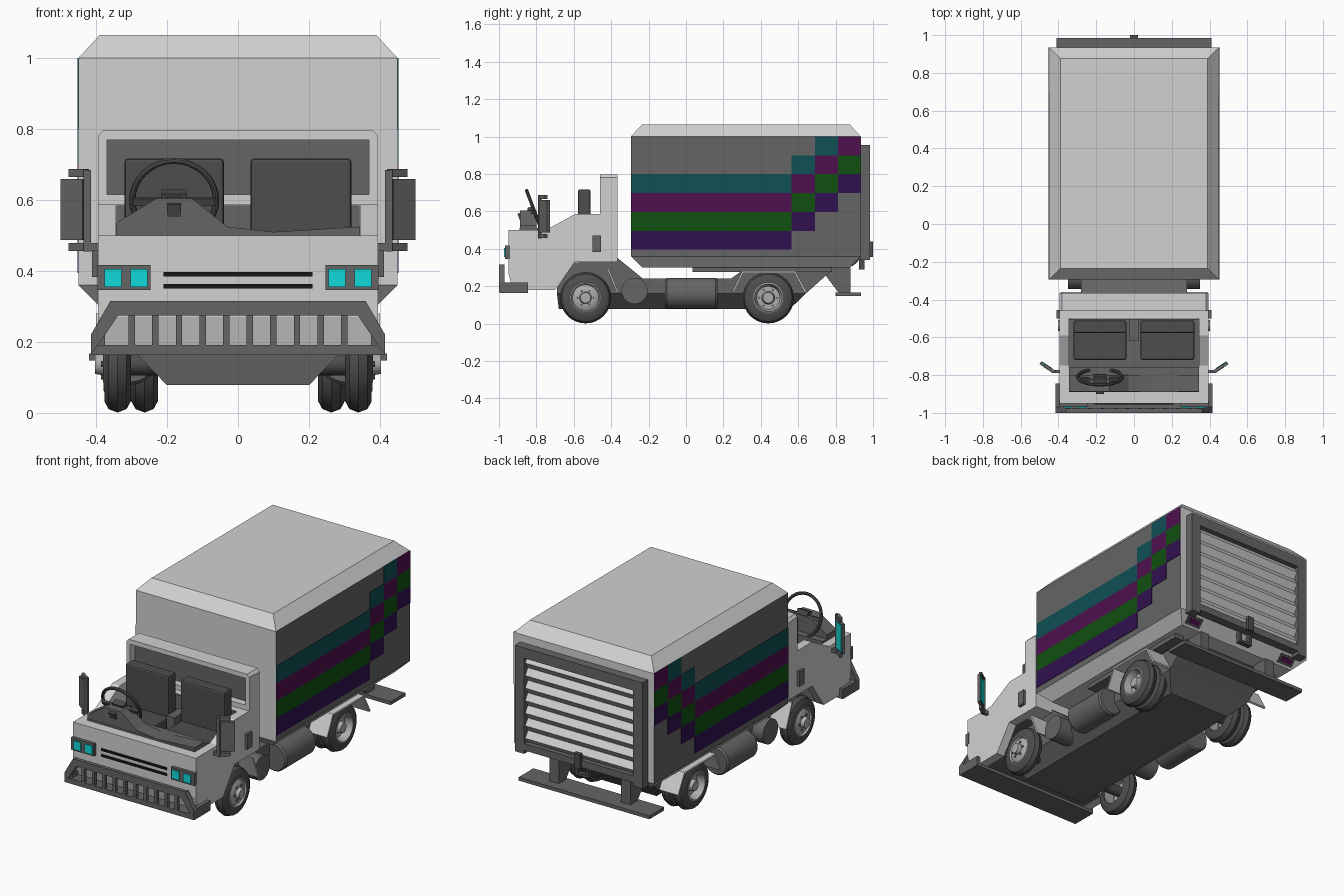
import bpy, bmesh
from math import pi, radians, sin, cos
from mathutils import Matrix, Vector

default = bpy.data.objects.get("Cube")
if default:
    bpy.data.objects.remove(default, do_unlink=True)


def material(name, r, g, b):
    m = bpy.data.materials.new(name)
    m.use_nodes = True
    m.diffuse_color = (r, g, b, 1)
    m.node_tree.nodes["Principled BSDF"].inputs["Base Color"].default_value = (r, g, b, 1)
    return m


LIGHT = material("light_grey", .64, .64, .64)
DARK = material("dark_grey", .13, .13, .13)
RUBBER = material("charcoal", .075, .075, .075)
BLACK = material("black", .008, .008, .008)
METAL = material("metal_grey", .42, .42, .42)
CYAN = material("bright_cyan", .005, .7, .7)
TEAL = material("teal", .005, .08, .09)
MAGENTA = material("magenta", .08, .005, .08)
GREEN = material("green", .005, .08, .005)
VIOLET = material("violet", .03, .005, .08)


def finish(name, bm, mats, mirror=False, smooth=False, bevel=0):
    """Turn a bmesh into an object, optionally mirrored across x = 0."""
    bmesh.ops.recalc_face_normals(bm, faces=bm.faces)
    mesh = bpy.data.meshes.new(name)
    bm.to_mesh(mesh)
    bm.free()
    for m in mats if isinstance(mats, (list, tuple)) else [mats]:
        mesh.materials.append(m)
    if smooth:
        mesh.polygons.foreach_set("use_smooth", [True] * len(mesh.polygons))
        mesh.set_sharp_from_angle(angle=radians(35))
    ob = bpy.data.objects.new(name, mesh)
    bpy.context.collection.objects.link(ob)
    if bevel:
        mod = ob.modifiers.new("Bevel", "BEVEL")
        mod.width, mod.segments = bevel, 2
    if mirror:
        ob.modifiers.new("Mirror", "MIRROR")
    return ob


def prism(name, axis, points, lo, hi, mat, **opts):
    """Extrude a flat outline along the given axis."""
    place = {"X": lambda a, b, t: (t, a, b),
             "Y": lambda a, b, t: (a, t, b),
             "Z": lambda a, b, t: (a, b, t)}[axis]
    bm = bmesh.new()
    low = [bm.verts.new(place(a, b, lo)) for a, b in points]
    high = [bm.verts.new(place(a, b, hi)) for a, b in points]
    bm.faces.new(low)
    bm.faces.new(high)
    for i in range(len(points)):
        bm.faces.new((low[i - 1], low[i], high[i], high[i - 1]))
    return finish(name, bm, mat, **opts)


def box(name, x, y, z, mat, **opts):
    outline = [(x[0], y[0]), (x[1], y[0]), (x[1], y[1]), (x[0], y[1])]
    return prism(name, "Z", outline, z[0], z[1], mat, **opts)


def lathe(name, profile, centre, axis, mat, steps=32, **opts):
    """Revolve (offset, radius) points round an axis through centre."""
    bm = bmesh.new()
    turn = Matrix.Rotation(pi / 2, 4, "Z") if axis == "Y" else Matrix()
    verts = [bm.verts.new((a, 0, r)) for a, r in profile]
    edges = [bm.edges.new(pair) for pair in zip(verts, verts[1:])]
    bmesh.ops.spin(bm, geom=verts + edges, cent=(0, 0, 0), axis=(1, 0, 0),
                   angle=2 * pi, steps=steps)
    bmesh.ops.remove_doubles(bm, verts=bm.verts, dist=.0005)
    bm.transform(Matrix.Translation(centre) @ turn)
    return finish(name, bm, mat, smooth=True, **opts)


def cylinder(name, centre, axis, radius, half, mat, **opts):
    ends = [(-half, 0), (-half, radius), (half, radius), (half, 0)]
    return lathe(name, ends, centre, axis, mat, **opts)


# Cargo body: chamfered roof and floor, dark side walls
bm = bmesh.new()
rings = []
for z, inset in ((.3, .06), (.36, 0), (1, 0), (1.065, .06)):
    x, front, back = .45 - inset, -.295 + inset, .935 - inset
    rings.append([bm.verts.new((px, py, z)) for px, py in
                  ((-x, front), (x, front), (x, back), (-x, back))])
bm.faces.new(rings[0])
bm.faces.new(rings[-1])
for a, b in zip(rings, rings[1:]):
    for i in range(4):
        bm.faces.new((a[i - 1], a[i], b[i], b[i - 1]))
for f in bm.faces:
    f.normal_update()
    f.material_index = int(abs(f.normal.x) > .9)
finish("cargo_body", bm, [LIGHT, DARK])

# Side stripes that step up one band per column towards the back
columns = (-.294, .565, .69, .812, .934)
for band, (label, paint) in enumerate((("violet", VIOLET), ("green", GREEN),
                                       ("magenta", MAGENTA), ("teal", TEAL))):
    for col in range(4):
        base = .395 + (band + col) * .101
        if base < .98:
            box(f"{label}_stripe_{col}", (.449, .453), columns[col:col + 2],
                (base, base + .101), paint, mirror=True)

# Rear roller door, frame, latch, lamps and step
slats = 14
zigzag = [(.975 if i % 2 else .95, .39 + i * .51 / slats) for i in range(slats + 1)]
prism("roller_door", "X", [(.93, .39)] + zigzag + [(.93, .9)], -.36, .36, LIGHT)
box("door_post", (.35, .41), (.93, .985), (.34, .955), DARK, mirror=True)
box("door_header", (-.35, .35), (.93, .985), (.895, .955), DARK)
box("door_sill", (-.35, .35), (.93, .985), (.36, .4), DARK)
box("door_latch", (-.02, .02), (.98, 1), (.355, .44), RUBBER)
for side in (-.035, .035):
    box("step_hook_side", (side - .008, side + .008), (.925, .955), (.29, .365), RUBBER)
box("step_hook_bar", (-.043, .043), (.925, .955), (.29, .305), RUBBER)
for label, lo, hi, out, trim, paint in (("surround", .28, .38, .004, 0, RUBBER),
                                        ("lamp", .295, .365, .006, .01, MAGENTA)):
    a, b = (.925 - trim, .35 - trim), (.885 + trim, .31 + trim)
    prism("tail_" + label, "X", [a, b, (b[0] + out, b[1] - out), (a[0] + out, a[1] - out)],
          lo, hi, paint, mirror=True)
box("rear_bumper", (-.42, .42), (.8, .935), (.147, .167), DARK)
prism("rear_bumper_bracket", "X", [(.71, .305), (.88, .305), (.88, .16), (.82, .16)],
      .2, .26, DARK, mirror=True)

# Chassis
prism("chassis", "X", [(-.69, .16), (-.69, .19), (-.6, .325), (-.365, .35), (-.23, .24),
                       (.24, .24), (.31, .29), (.785, .29), (.64, .16)], -.28, .28, DARK)
bm = bmesh.new()
for z, x, front, back in ((.16, .28, -.69, .64), (.078, .2, -.68, .555)):
    for px in (-x, x):
        for py in (front, back):
            bm.verts.new((px, py, z))
bmesh.ops.convex_hull(bm, input=bm.verts)
finish("underbody", bm, DARK)
box("floor_rail", (.3, .36), (.035, .78), (.275, .3), DARK, mirror=True)
cylinder("cross_tank", (0, -.275, .175), "X", .07, .35, DARK)
lathe("side_tank", [(-.14, 0), (-.14, .075), (-.13, .083), (.13, .083), (.14, .075), (.14, 0)],
      (.305, .028, .162), "Y", DARK, mirror=True)

# Mudguards
prism("rear_mudguard", "X", [(.245, .165), (.3, .28), (.585, .28), (.645, .17), (.635, .165),
                             (.58, .27), (.306, .27), (.255, .165)], .22, .4, LIGHT, mirror=True)
prism("front_mudflap", "X", [(-.425, .3), (-.415, .3), (-.36, .165), (-.37, .165)],
      .28, .39, LIGHT, mirror=True)

# Wheels: single at the front, twin at the back
tyre = [(0, .08), (0, .105), (.012, .127), (.0375, .137), (.063, .127), (.075, .105), (.075, .08)]
for name, x, y in (("front_tyre", .302, -.537), ("rear_outer_tyre", .302, .44),
                   ("rear_inner_tyre", .226, .44)):
    lathe(name, tyre, (x, y, .138), "X", RUBBER, mirror=True)
lathe("front_hub", [(-.07, .08), (0, .083), (.004, .076), (-.006, .07), (.006, .05), (.006, .032),
                    (.028, .028), (.028, 0)], (.375, -.537, .138), "X", METAL, mirror=True)
lathe("rear_hub", [(-.14, .08), (0, .083), (.004, .074), (-.04, .062), (-.04, .035),
                   (-.005, .028), (-.005, 0)], (.375, .44, .138), "X", METAL, mirror=True)
for y, x, ring in ((-.537, .381, .042), (.44, .336, .048)):
    for k in range(6):
        a = k * pi / 3
        cylinder("wheel_bolt", (x, y + ring * cos(a), .138 + ring * sin(a)), "X",
                 .007, .005, DARK, steps=6, mirror=True)
for y in (-.537, .44):
    cylinder("axle", (0, y, .138), "X", .03, .36, RUBBER)

# Cab shell
prism("cab_side", "X", [(-.95, .5), (-.75, .5), (-.59, .587), (-.365, .587), (-.365, .33),
                        (-.594, .33), (-.7, .18), (-.925, .18), (-.95, .27)],
      .345, .395, LIGHT, mirror=True)
prism("cab_front", "X", [(-.95, .5), (-.89, .5), (-.89, .18), (-.925, .18), (-.95, .27)],
      -.346, .346, LIGHT)
box("cab_back", (-.346, .346), (-.5, -.365), (.33, .587), LIGHT)
box("cab_floor", (-.346, .346), (-.89, -.5), (.33, .39), DARK)
box("cab_lining", (-.342, .342), (-.506, -.499), (.38, .584), DARK)
box("nose_underside", (-.346, .346), (-.89, -.7), (.182, .33), DARK)

# Rear cab hoop with recessed dark window
bm = bmesh.new()
outline = [(-.395, .587), (.395, .587), (.395, .78), (.38, .797), (-.38, .797), (-.395, .78)]
hole = [(-.37, .615), (.37, .615), (.37, .77), (-.37, .77)]
prism("cab_hoop_back", "Y", outline, -.41, -.365, LIGHT)
prism("cab_window", "Y", hole, -.418, -.409, DARK)
bm.free()
box("hoop_post", (.37, .395), (-.46, -.41), (.587, .782), LIGHT, mirror=True)
box("hoop_base", (-.37, .37), (-.46, -.41), (.58, .615), LIGHT)
prism("hoop_top", "Y", [(-.395, .77), (.395, .77), *outline[2:]], -.46, -.41, LIGHT)
box("side_vent", (.39, .411), (-.5, -.455), (.383, .47), DARK, mirror=True)

# Cab interior
for name, x in (("right_seat", (-.32, -.04)), ("left_seat", (.035, .32))):
    box(name + "_cushion", x, (-.72, -.51), (.38, .48), RUBBER, bevel=.01)
    box(name + "_back", x, (-.578, -.51), (.45, .717), RUBBER, bevel=.01)
box("centre_console", (-.025, .025), (-.62, -.5), (.38, .51), DARK)
box("dashboard", (-.344, .344), (-.89, -.76), (.38, .51), DARK)
prism("instrument_hump", "Y", [(-.344, .5), (-.344, .535), (-.23, .605), (-.13, .605),
                               (-.03, .525), (.1, .51), (.344, .525), (.344, .5)],
      -.888, -.8, DARK)

# Steering wheel, built flat and then tilted into place
tilt = Matrix.Translation((-.18, -.81, .6)) @ Matrix.Rotation(-1.21, 4, "X")
bpy.ops.mesh.primitive_torus_add(major_radius=.118, minor_radius=.009,
                                 major_segments=32, minor_segments=8)
rim = bpy.context.object
rim.name = "steering_wheel"
rim.matrix_world = tilt
rim.data.materials.append(RUBBER)
bpy.ops.object.shade_smooth_by_angle()
for name, x, y, z in (("wheel_spokes", .115, .01, (-.02, -.005)),
                      ("wheel_boss", .035, .03, (-.03, .005)),
                      ("steering_column", .02, .02, (-.09, -.02))):
    box(name, (-x, x), (-y, y), z, RUBBER).matrix_world = tilt

# Door mirrors
box("mirror_stem", (.415, .435), (-.79, -.772), (.455, .685), DARK, mirror=True)
arm = [(.43, -.79), (.478, -.755), (.47, -.74), (.42, -.775)]
for name, z in (("mirror_lower_arm", .457), ("mirror_upper_arm", .665)):
    prism(name, "Z", arm, z, z + .022, DARK, mirror=True)
box("mirror_foot", (.39, .43), (-.79, -.772), (.457, .479), DARK, mirror=True)
prism("mirror_housing", "Z", [(.438, -.785), (.5, -.742), (.492, -.728), (.43, -.77)],
      .487, .66, DARK, mirror=True)
prism("mirror_glass", "Z", [(.488, -.732), (.434, -.769), (.431, -.765), (.485, -.728)],
      .497, .65, CYAN, mirror=True)

# Headlights and grille
box("headlight_housing", (.247, .396), (-.968, -.94), (.346, .417), DARK, mirror=True)
for x in (.255, .328):
    box("headlight", (x, x + .048), (-.974, -.966), (.355, .405), CYAN, mirror=True)
for z in (.35, .384):
    box("grille_slot", (-.21, .21), (-.956, -.949), (z, z + .013), BLACK)

# Front bull bar
prism("bull_bar_top", "Y", [(-.36, .315), (.36, .315), (.34, .275), (-.34, .275)],
      -1, -.978, DARK)
prism("bull_bar_side", "Y", [(.36, .315), (.415, .22), (.415, .165), (.395, .19), (.338, .275)],
      -1, -.97, DARK, mirror=True)
box("bull_bar_base", (-.415, .415), (-.995, -.845), (.163, .192), DARK)
box("bull_bar_wrap", (.375, .415), (-.98, -.845), (.165, .22), DARK, mirror=True)
for k in range(10):
    x = (k - 4.5) * .0665
    box(f"bull_bar_rung_{k}", (x - .009, x + .009), (-.995, -.975), (.19, .278), DARK)
